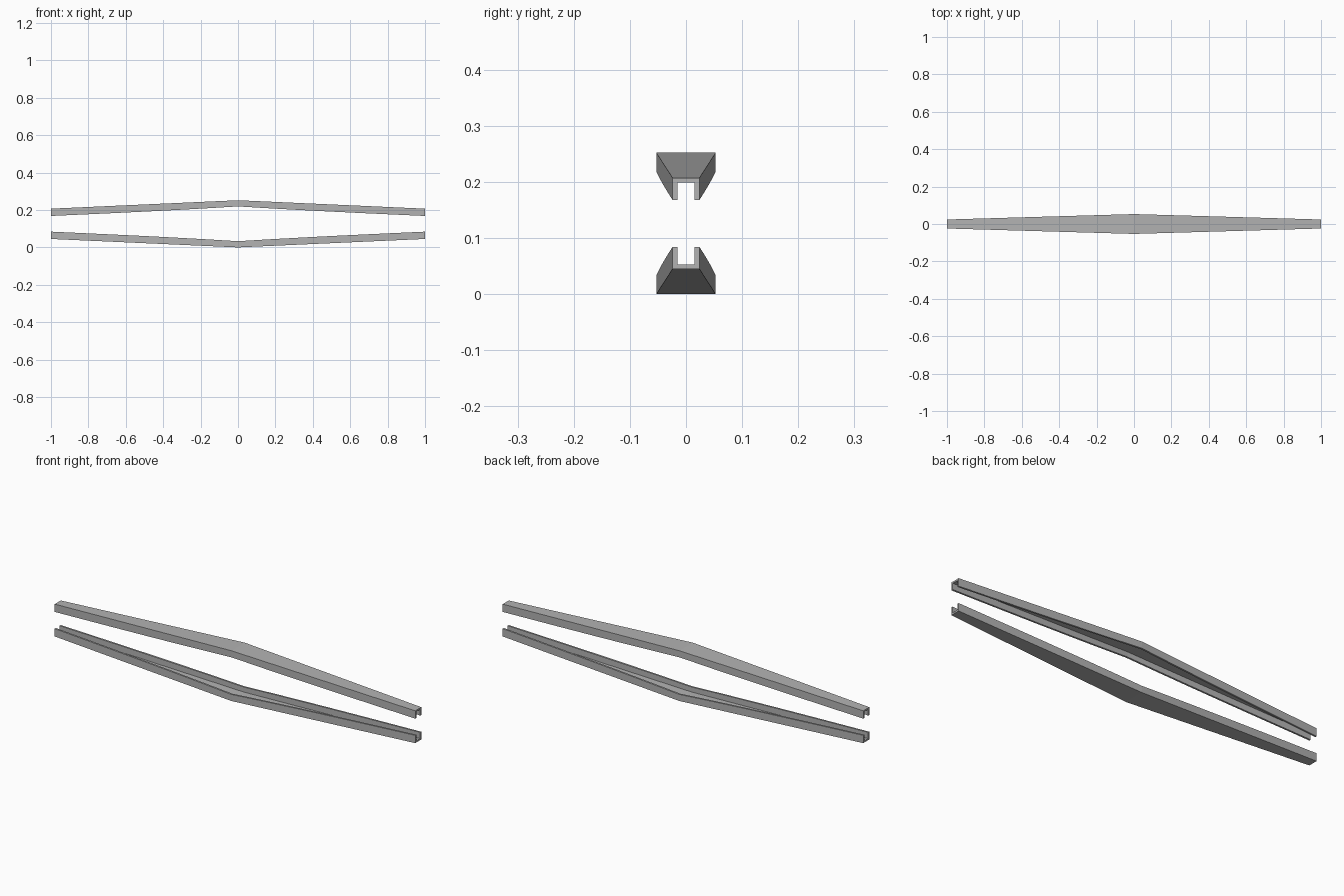
import bpy, bmesh

# Remove the default cube
cube = bpy.data.objects.get("Cube")
if cube:
    bpy.data.objects.remove(cube, do_unlink=True)

# Plain grey metal
metal = bpy.data.materials.new("grey_metal")
metal.use_nodes = True
colour = (0.45, 0.45, 0.45, 1)
metal.diffuse_color = colour
metal.node_tree.nodes["Principled BSDF"].inputs["Base Color"].default_value = colour

HEIGHT = 0.252
WALL = 0.009
ROOF = 0.008
STEPS = 6


def channel_section(t):
    """U-shaped section, open downward; t is 0 at mid-span and 1 at the ends."""
    half = 0.053 - 0.029 * t
    top = HEIGHT - 0.045 * t
    bottom = top - (0.033 + 0.006 * (1 - (1 - t) ** 3))
    inner = half - WALL
    side = [(half, top), (half, bottom), (inner, bottom), (inner, top - ROOF)]
    return side + [(-y, z) for y, z in reversed(side)]


def tapered_channel(name, flip):
    """Loft the section along x; flip turns the channel upside down."""
    bm = bmesh.new()
    rings = []
    for i in range(-STEPS, STEPS + 1):
        x = i / STEPS
        rings.append([bm.verts.new((x, y, HEIGHT - z if flip else z))
                      for y, z in channel_section(abs(x))])
    for a, b in zip(rings, rings[1:]):
        for j in range(len(a)):
            k = (j + 1) % len(a)
            bm.faces.new((a[j], a[k], b[k], b[j]))
    bm.faces.new(rings[0])
    bm.faces.new(rings[-1])
    bmesh.ops.recalc_face_normals(bm, faces=bm.faces[:])
    mesh = bpy.data.meshes.new(name)
    bm.to_mesh(mesh)
    bm.free()
    mesh.materials.append(metal)
    obj = bpy.data.objects.new(name, mesh)
    bpy.context.collection.objects.link(obj)
    return obj


# Upper rail opens downward, lower rail opens upward
tapered_channel("upper_rail", False)
tapered_channel("lower_rail", True)
